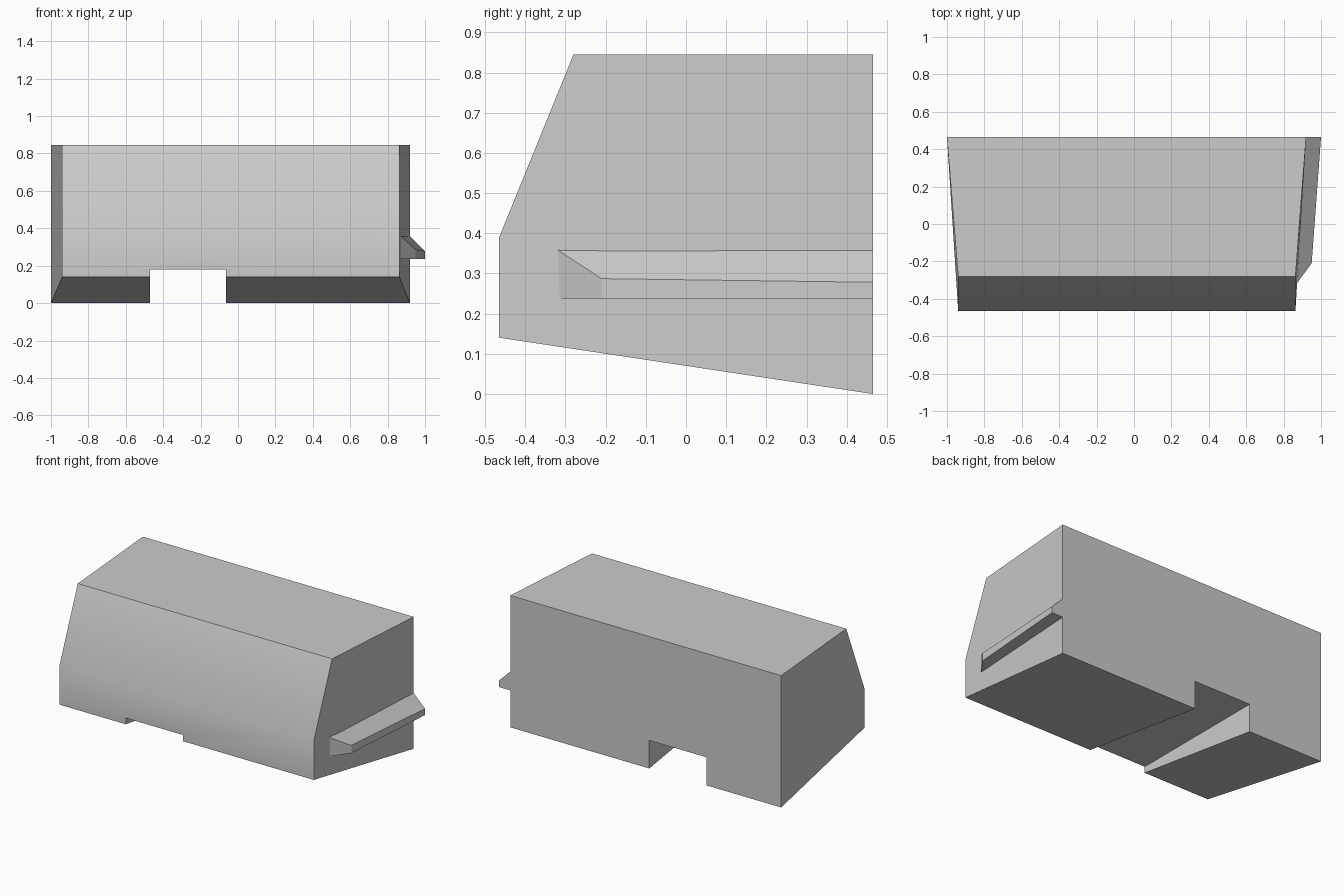
import bpy
import bmesh
from math import radians

cube = bpy.data.objects.get("Cube")
if cube:
    bpy.data.objects.remove(cube, do_unlink=True)

grey = bpy.data.materials.new("plain_grey")
grey.use_nodes = True
GREY = (0.6, 0.6, 0.6, 1)
grey.diffuse_color = GREY
grey.node_tree.nodes["Principled BSDF"].inputs["Base Color"].default_value = GREY


def loft(name, start, end):
    """Solid between two matching loops of points."""
    bm = bmesh.new()
    a = [bm.verts.new(p) for p in start]
    b = [bm.verts.new(p) for p in end]
    bm.faces.new(a)
    bm.faces.new(b)
    for i in range(len(a)):
        j = (i + 1) % len(a)
        bm.faces.new((a[i], a[j], b[j], b[i]))
    bmesh.ops.recalc_face_normals(bm, faces=bm.faces)
    mesh = bpy.data.meshes.new(name)
    bm.to_mesh(mesh)
    bm.free()
    mesh.materials.append(grey)
    obj = bpy.data.objects.new(name, mesh)
    bpy.context.collection.objects.link(obj)
    return obj


def activate(obj):
    bpy.ops.object.select_all(action="DESELECT")
    obj.select_set(True)
    bpy.context.view_layer.objects.active = obj


# Housing: side profile in y, z, narrower towards the front
FRONT, BACK, TOP = -0.465, 0.465, 0.845
profile = [(FRONT, 0.14), (BACK, 0), (BACK, TOP), (-0.28, TOP), (FRONT, 0.39)]


def side(x_front, x_back):
    return [(x_back if y == BACK else x_front, y, z) for y, z in profile]


housing = loft("housing", side(-0.94, -1.0), side(0.863, 0.92))

# Slot across the underside
slot = [(-0.47, -0.1), (-0.065, -0.1), (-0.065, 0.18), (-0.47, 0.18)]
cutter = loft("slot_cutter", [(x, -1, z) for x, z in slot], [(x, 1, z) for x, z in slot])
cut = housing.modifiers.new("slot", "BOOLEAN")
cut.operation = "DIFFERENCE"
cut.solver = "EXACT"
cut.object = cutter
activate(housing)
bpy.ops.object.modifier_apply(modifier=cut.name)
bpy.data.objects.remove(cutter, do_unlink=True)

# Soft bend between the sloping and upright front faces
bpy.ops.object.shade_smooth_by_angle(angle=radians(30))

# Side rail with a sloping top and a raked front end
LOW, HIGH = 0.237, 0.362
loft("side_rail",
     [(0.865, -0.325, LOW), (0.95, -0.21, LOW), (0.95, -0.21, 0.287), (0.865, -0.325, HIGH)],
     [(0.915, BACK, LOW), (1.0, BACK, LOW), (1.0, BACK, 0.278), (0.915, BACK, HIGH)])
